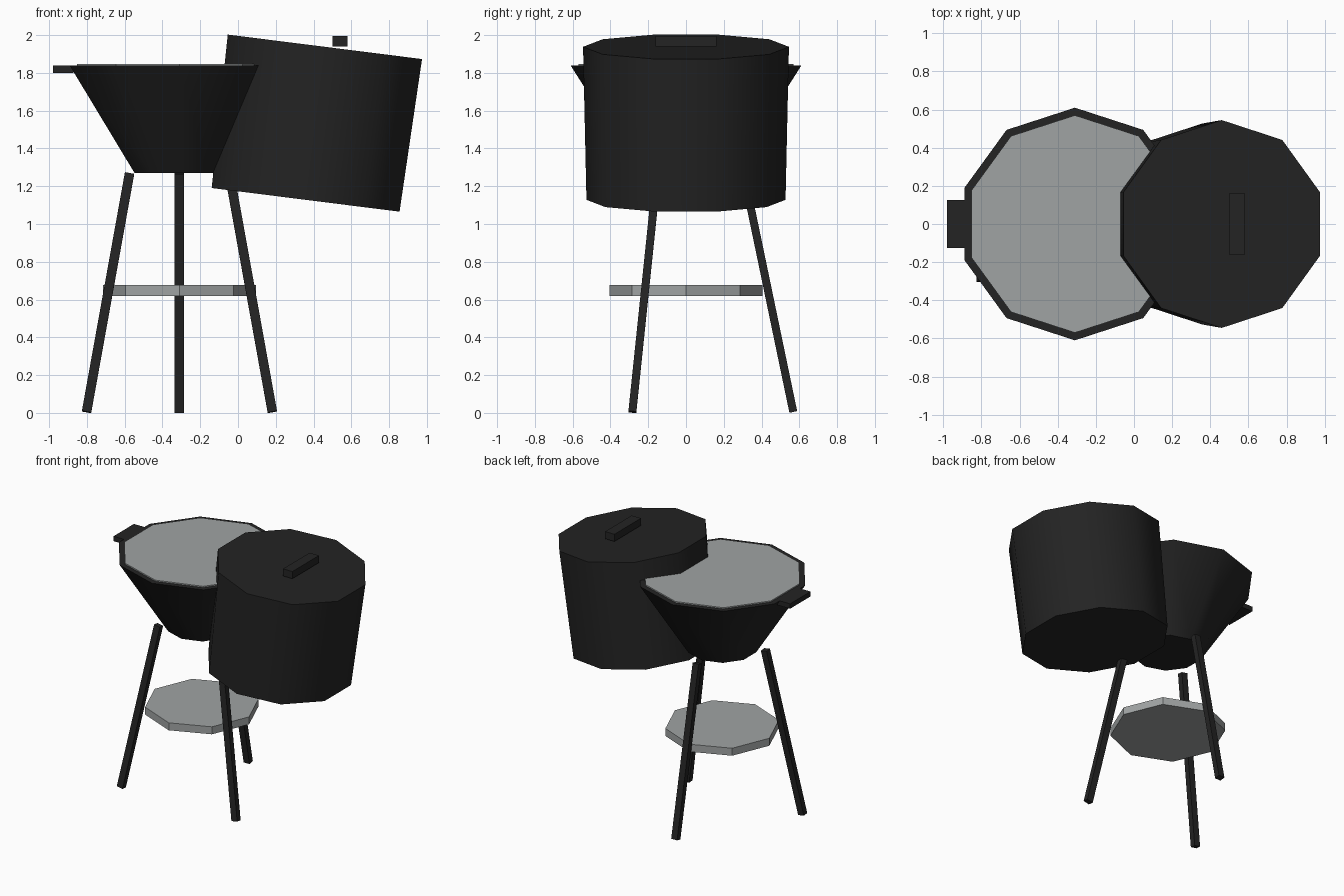
import bpy, bmesh, math
from mathutils import Vector, Matrix

cube = bpy.data.objects.get("Cube")
if cube:
    bpy.data.objects.remove(cube, do_unlink=True)


def material(name, color):
    m = bpy.data.materials.new(name)
    m.use_nodes = True
    m.diffuse_color = (*color, 1)
    bsdf = m.node_tree.nodes["Principled BSDF"]
    bsdf.inputs["Base Color"].default_value = (*color, 1)
    bsdf.inputs["Roughness"].default_value = 0.8
    return m


black = material("black enamel", (0.017, 0.017, 0.017))
grey = material("grey metal", (0.35, 0.37, 0.37))


def add(name, bm, mat, matrix, smooth=False):
    bmesh.ops.recalc_face_normals(bm, faces=bm.faces)
    mesh = bpy.data.meshes.new(name)
    bm.to_mesh(mesh)
    bm.free()
    mesh.materials.append(mat)
    ob = bpy.data.objects.new(name, mesh)
    bpy.context.collection.objects.link(ob)
    ob.matrix_world = matrix
    if smooth:
        bpy.ops.object.select_all(action="DESELECT")
        ob.select_set(True)
        bpy.context.view_layer.objects.active = ob
        bpy.ops.object.shade_smooth_by_angle(angle=math.radians(45))
    return ob


def between(a, b):
    """Matrix that centres local z on the line from a to b."""
    a, b = Vector(a), Vector(b)
    turn = Vector((0, 0, 1)).rotation_difference(b - a).to_matrix().to_4x4()
    return Matrix.Translation((a + b) / 2) @ turn, (b - a).length


def drum(name, a, b, r_low, r_high, sides, mat, smooth=False):
    """Closed, tapered prism with one corner towards +y."""
    matrix, length = between(a, b)
    bm = bmesh.new()
    rings = []
    for r, z in ((r_low, -length / 2), (r_high, length / 2)):
        angles = [math.tau * i / sides for i in range(sides)]
        rings.append([bm.verts.new((r * math.sin(t), r * math.cos(t), z)) for t in angles])
    for ring in rings:
        bm.faces.new(ring)
    low, high = rings
    for i in range(sides):
        j = (i + 1) % sides
        bm.faces.new((low[i], low[j], high[j], high[i]))
    return add(name, bm, mat, matrix, smooth)


def bar(name, a, b, width, depth, mat):
    """Box running from a to b."""
    matrix, length = between(a, b)
    bm = bmesh.new()
    bmesh.ops.create_cube(bm, size=1)
    bmesh.ops.scale(bm, vec=(width, depth, length), verts=bm.verts)
    return add(name, bm, mat, matrix)


cx = -0.31  # centre of the stand and bowl

# Bowl with its cooking grate and side handle
drum("bowl", (cx, 0, 1.27), (cx, 0, 1.838), 0.25, 0.61, 10, black, True)
drum("cooking_grate", (cx, 0, 1.82), (cx, 0, 1.847), 0.57, 0.57, 10, grey)
bar("bowl_handle", (-0.93, 0, 1.80), (-0.93, 0, 1.838), 0.11, 0.25, black)
bpy.data.objects["bowl_handle"].location.x = -0.925

# Tall lid leaning on the side of the bowl
drum("lid", (0.358, 0, 1.128), (0.46, 0, 1.938), 0.527, 0.545, 10, black, True)
bar("lid_handle", (0.54, 0, 1.94), (0.54, 0, 1.996), 0.08, 0.325, black)

# Three splayed legs
for name, turn in (("back_leg", 90), ("right_leg", 210), ("left_leg", 330)):
    c, s = math.cos(math.radians(turn)), math.sin(math.radians(turn))
    foot = (cx + 0.568 * c, 0.568 * s, 0.005)
    top = (cx + 0.305 * c, 0.305 * s, 1.268)
    bar(name, foot, top, 0.05, 0.042, black)

# Octagonal shelf between the legs
drum("shelf", (cx, 0, 0.62), (cx, 0, 0.678), 0.405, 0.405, 8, grey)
